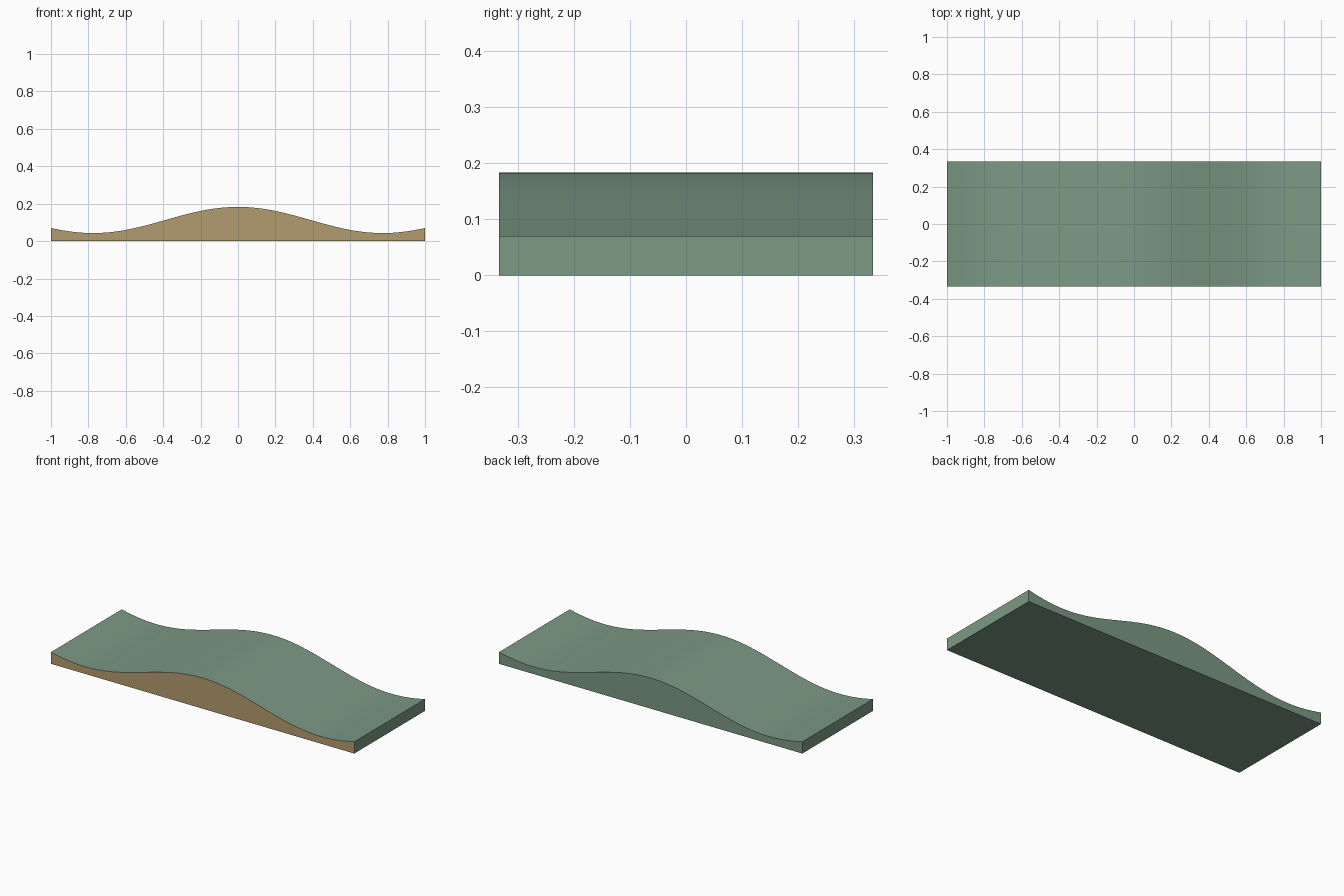
import bpy, bmesh, math

if "Cube" in bpy.data.objects:
    bpy.data.objects.remove(bpy.data.objects["Cube"])

LENGTH, HALF_DEPTH = 2.0, 0.333
MEAN, AMP, HALF_WAVE = 0.113, 0.07, 0.775
STEPS = 64


def material(name, rgb):
    m = bpy.data.materials.new(name)
    m.diffuse_color = (*rgb, 1.0)
    m.use_nodes = True
    m.node_tree.nodes["Principled BSDF"].inputs["Base Color"].default_value = m.diffuse_color
    return m


# Wave profile along x, closed by a flat base
xs = [-LENGTH / 2 + LENGTH * i / STEPS for i in range(STEPS + 1)]
profile = [(x, MEAN + AMP * math.cos(math.pi * x / HALF_WAVE)) for x in xs]
profile += [(1.0, 0.0), (-1.0, 0.0)]

# Extrude the profile through the depth
bm = bmesh.new()
front = bm.faces.new([bm.verts.new((x, -HALF_DEPTH, z)) for x, z in profile])
extruded = bmesh.ops.extrude_face_region(bm, geom=[front], use_keep_orig=True)
bmesh.ops.translate(bm, vec=(0, 2 * HALF_DEPTH, 0),
                    verts=[g for g in extruded["geom"] if isinstance(g, bmesh.types.BMVert)])
bmesh.ops.recalc_face_normals(bm, faces=bm.faces[:])

# Front face is tan, everything else green
for f in bm.faces:
    f.material_index = 1 if f.normal.y < -0.9 else 0

mesh = bpy.data.meshes.new("wavy_slab")
bm.to_mesh(mesh)
bm.free()
mesh.materials.append(material("sage green", (0.20, 0.32, 0.23)))
mesh.materials.append(material("tan", (0.45, 0.33, 0.16)))
slab = bpy.data.objects.new("wavy_slab", mesh)
bpy.context.collection.objects.link(slab)

# Smooth wave, sharp borders
bpy.context.view_layer.objects.active = slab
slab.select_set(True)
bpy.ops.object.shade_smooth_by_angle(angle=math.radians(30))
